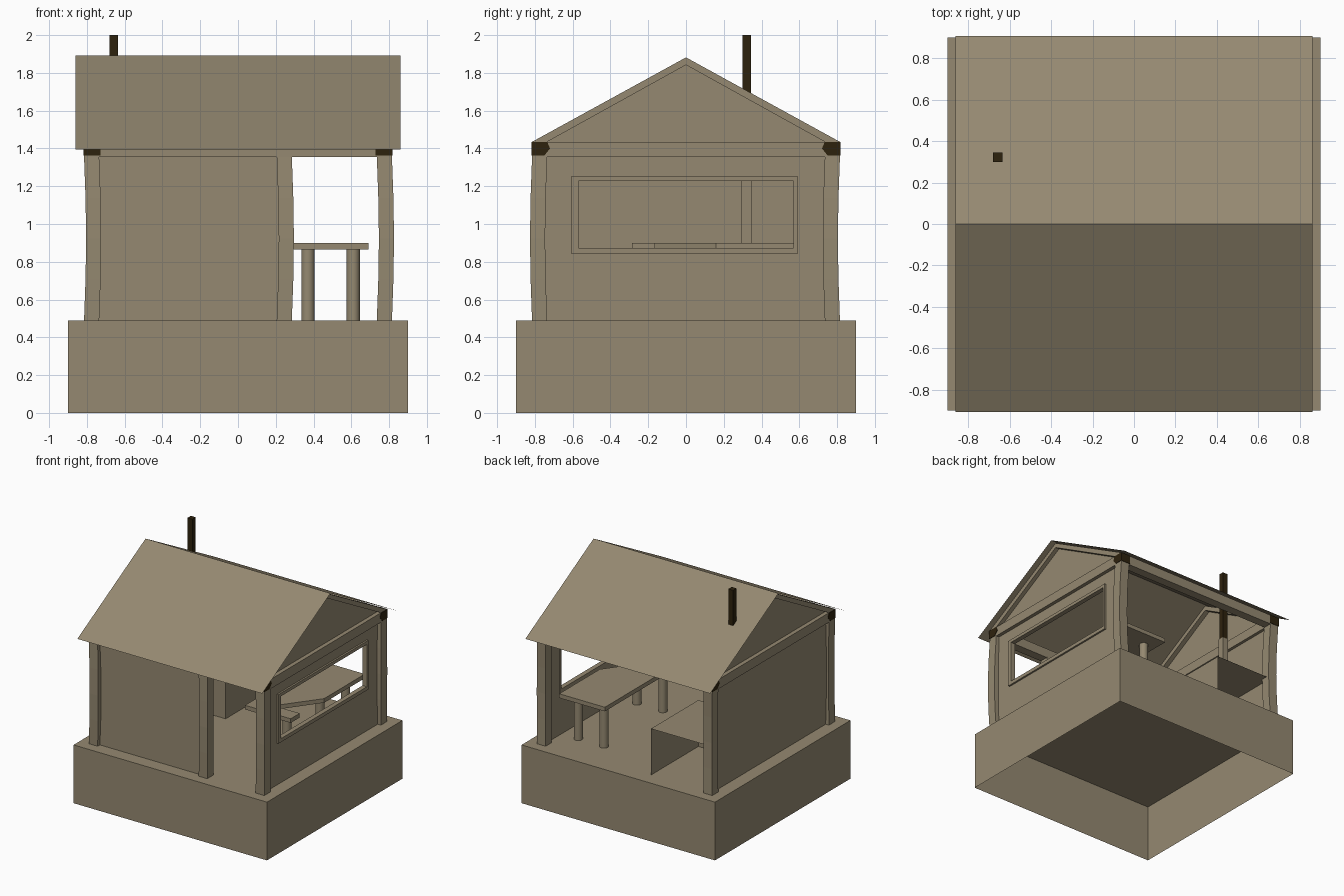
import bpy, bmesh, math
from mathutils import Vector

if "Cube" in bpy.data.objects:
    bpy.data.objects.remove(bpy.data.objects["Cube"])


def material(name, rgb):
    m = bpy.data.materials.new(name)
    m.diffuse_color = (*rgb, 1)
    m.use_nodes = True
    m.node_tree.nodes["Principled BSDF"].inputs["Base Color"].default_value = m.diffuse_color
    return m


TAN = material("weathered tan", (0.30, 0.25, 0.165))
DARK = material("sooty brown", (0.027, 0.016, 0.004))


def finish(name, bm, mat):
    me = bpy.data.meshes.new(name)
    bm.to_mesh(me)
    bm.free()
    ob = bpy.data.objects.new(name, me)
    me.materials.append(mat)
    bpy.context.collection.objects.link(ob)
    return ob


def faces(name, polys, mat=TAN):
    """Open sheet made of a few polygons."""
    bm = bmesh.new()
    for p in polys:
        bm.faces.new([bm.verts.new(v) for v in p])
    bmesh.ops.remove_doubles(bm, verts=bm.verts, dist=1e-5)
    return finish(name, bm, mat)


def prism(name, pts, vec, mat=TAN):
    """Polygon pushed along a vector."""
    bm = bmesh.new()
    f = bm.faces.new([bm.verts.new(p) for p in pts])
    r = bmesh.ops.extrude_face_region(bm, geom=[f], use_keep_orig=True)
    vs = [g for g in r["geom"] if isinstance(g, bmesh.types.BMVert)]
    bmesh.ops.translate(bm, verts=vs, vec=Vector(vec))
    bmesh.ops.recalc_face_normals(bm, faces=bm.faces)
    return finish(name, bm, mat)


def box(name, x0, x1, y0, y1, z0, z1, mat=TAN):
    return prism(name, [(x0, y0, z0), (x1, y0, z0), (x1, y1, z0), (x0, y1, z0)],
                 (0, 0, z1 - z0), mat)


F = 0.49   # floor height
B = 1.355  # underside of the top beams
E = 1.435  # top of the beams

# base: open underneath
c = [(-.9, -.9), (.9, -.9), (.9, .9), (-.9, .9)]
polys = [[(x, y, F) for x, y in c]]
for i in range(4):
    (xa, ya), (xb, yb) = c[i], c[(i + 1) % 4]
    polys.append([(xa, ya, 0), (xb, yb, 0), (xb, yb, F), (xa, ya, F)])
faces("base", polys)


# slightly bowed posts
def post(name, cx, cy):
    bm = bmesh.new()
    rings = []
    for i in range(5):
        t = i / 4
        s = 0.011 * math.sin(math.pi * t)
        z = F + (B - F) * t
        rings.append([bm.verts.new((cx + s + a * .04, cy - s + b * .04, z))
                      for a, b in ((-1, -1), (1, -1), (1, 1), (-1, 1))])
    for lo, hi in zip(rings, rings[1:]):
        for k in range(4):
            n = (k + 1) % 4
            bm.faces.new((lo[k], lo[n], hi[n], hi[k]))
    bm.faces.new(rings[-1])
    bm.faces.new(rings[0][::-1])
    finish(name, bm, TAN)


for n, x, y in (("front_left", -.775, -.775), ("front_middle", .245, -.775),
                ("front_right", .775, -.775), ("back_left", -.775, .775),
                ("back_right", .775, .775)):
    post(n + "_post", x, y)

# top beams, gables and dark corner joints
for s, n in ((-1, "front"), (1, "back")):
    box(n + "_beam", -.74, .74, *sorted((s * .74, s * .815)), B, E)
for s, n in ((-1, "left"), (1, "right")):
    box(n + "_beam", *sorted((s * .74, s * .815)), -.815, .815, B, E)
    prism(n + "_gable_rafters",
          [(s * .815, y, z) for y, z in ((-.815, E), (0, 1.882), (.815, E),
                                         (.735, E), (0, 1.842), (-.735, E))],
          (-s * .075, 0, 0))
    faces(n + "_gable_panel",
          [[(s * .78, -.76, E), (s * .78, .76, E), (s * .78, 0, 1.85)]])
    for q, m in ((-1, "front"), (1, "back")):
        prism(m + "_" + n + "_joint",
              [(s * .819, q * .819, z) for z in (E, 1.362)]
              + [(s * .819, q * .75, 1.362), (s * .819, q * .72, 1.40),
                 (s * .819, q * .735, E)], (-s * .09, 0, 0), DARK)

# roof sheets
for s, n in ((-1, "front"), (1, "back")):
    faces(n + "_roof", [[(-.86, 0, 1.892), (.86, 0, 1.892),
                         (.86, s * .907, 1.395), (-.86, s * .907, 1.395)][::s]])

# wall panels
box("front_wall", -.75, .22, -.785, -.765, F, B)
box("left_wall", -.785, -.765, -.75, .75, F, B)


# wall pieces or frame bars around a rectangular hole in the right side
def surround(name, x0, x1, outer, hole):
    (a, b, c0, d), (e, f, g, h) = outer, hole
    for n, r in (("lower", (a, b, c0, g)), ("upper", (a, b, h, d)),
                 ("front", (a, e, g, h)), ("back", (f, b, g, h))):
        box(name + "_" + n, x0, x1, *r)


surround("right_wall", .765, .785, (-.75, .75, F, B), (-.59, .58, .85, 1.245))
surround("window_frame", .76, .80, (-.605, .59, .842, 1.255), (-.57, .57, .872, 1.228))

# table with a notch on its outer side, on four round legs
prism("table_top", [(x, y, .865) for x, y in
                    ((.69, .70), (.265, .70), (.265, -.285), (.69, -.285),
                     (.69, -.165), (.45, -.165), (.69, .16))], (0, 0, .035))
for i, (x, y) in enumerate(((.37, .56), (.61, .56), (.37, -.22), (.61, -.22))):
    bpy.ops.mesh.primitive_cylinder_add(vertices=16, radius=.035, depth=.375,
                                        location=(x, y, F + .1875))
    leg = bpy.context.object
    leg.name = f"table_leg_{i + 1}"
    leg.data.materials.append(TAN)
    bpy.ops.object.shade_smooth_by_angle()

# open-backed counter
x0, x1, y0, y1, z = -.765, -.22, .15, .78, .88
faces("counter", [
    [(x0, y0, z), (x1, y0, z), (x1, y1, z), (x0, y1, z)],
    [(x1, y0, F), (x1, y1, F), (x1, y1, z), (x1, y0, z)],
    [(x0, y0, F), (x1, y0, F), (x1, y0, z), (x0, y0, z)]])

# flue
box("lower_flue", -.685, -.63, .295, .35, .88, 1.40)
box("chimney", -.68, -.635, .30, .345, 1.40, 2.0, DARK)
